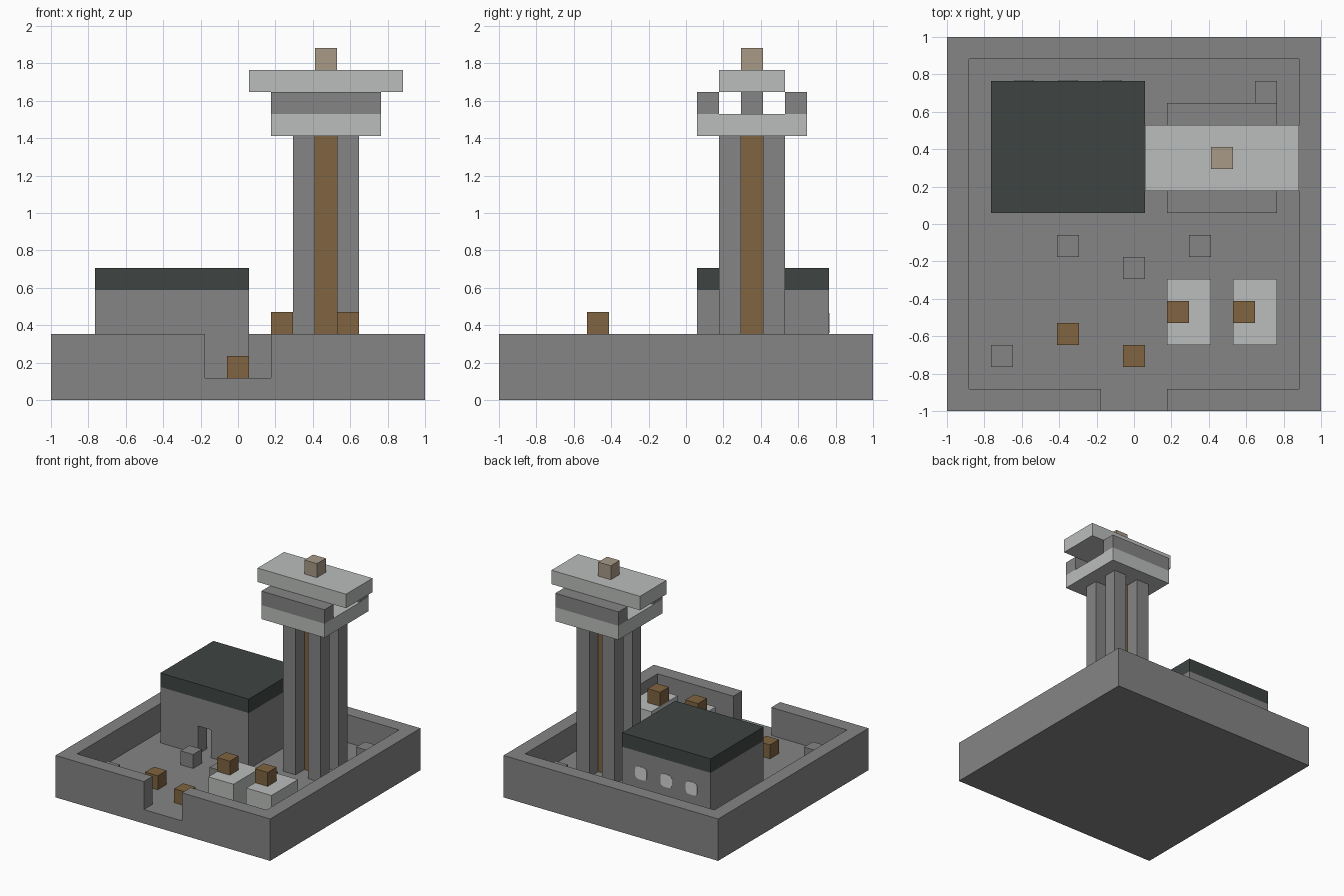
import bpy
from mathutils import Vector

if "Cube" in bpy.data.objects:
    bpy.data.objects.remove(bpy.data.objects["Cube"], do_unlink=True)

UNIT = 2 / 17  # one building block


def material(name, rgb):
    linear = [((c / 255 + 0.055) / 1.055) ** 2.4 for c in rgb] + [1]
    mat = bpy.data.materials.new(name)
    mat.use_nodes = True
    mat.diffuse_color = linear
    mat.node_tree.nodes["Principled BSDF"].inputs["Base Color"].default_value = linear
    return mat


stone = material("grey stone", (133, 133, 133))
pale = material("pale stone", (187, 190, 188))
slate = material("dark slate", (62, 69, 68))
wood = material("brown wood", (128, 100, 64))
beige = material("beige", (168, 155, 135))
glass = material("window white", (212, 213, 211))


def box(name, mat, low, high):
    """Box between two corners counted in blocks from the front left ground corner."""
    low, high = Vector(low), Vector(high)
    bpy.ops.mesh.primitive_cube_add(size=1)
    obj = bpy.context.object
    obj.name = name
    centre, size = (low + high) / 2 * UNIT - Vector((1, 1, 0)), (high - low) * UNIT
    for v in obj.data.vertices:
        v.co = v.co * size
    obj.location = centre
    obj.data.materials.append(mat)
    return obj


def block(name, mat, x, y, z):
    return box(name, mat, (x, y, z), (x + 1, y + 1, z + 1))


def cut(obj, low, high):
    cutter = box("cutter", obj.data.materials[0], low, high)
    cutter.hide_render = True
    mod = obj.modifiers.new("cut", "BOOLEAN")
    mod.operation, mod.solver, mod.object = "DIFFERENCE", "EXACT", cutter
    bpy.context.view_layer.objects.active = obj
    bpy.ops.object.modifier_apply(modifier=mod.name)
    bpy.data.objects.remove(cutter, do_unlink=True)


# Walled courtyard with a front gate
courtyard = box("courtyard", stone, (0, 0, 0), (17, 17, 3))
cut(courtyard, (1, 1, 1), (16, 16, 4))
cut(courtyard, (7, -1, 1), (10, 1.5, 4))

# Hollow hut with a doorway and slab roof
hut = box("hut_walls", stone, (2, 9, 1), (9, 15, 5))
cut(hut, (3, 10, 0), (8, 14, 6))
cut(hut, (5, 8, 0), (6, 10.5, 3))
box("hut_roof", slate, (2, 9, 5), (9, 15, 6))

# Rounded windows on the back of the hut
for x in (3, 5, 7):
    pane = box("hut_window", glass, (x + 0.04, 14.98, 3.04), (x + 0.96, 15.03, 3.96))
    bevel = pane.modifiers.new("corners", "BEVEL")
    bevel.width = UNIT * 0.25
    bevel.segments = 2
    bevel.limit_method = "WEIGHT"
    weight = pane.data.attributes.new("bevel_weight_edge", "FLOAT", "EDGE")
    for edge in pane.data.edges:
        a, b = (pane.data.vertices[i].co for i in edge.vertices)
        weight.data[edge.index].value = float(abs(a.y - b.y) > 0.001)

# Tower: four posts around a wooden core
for x in (11, 13):
    for y in (10, 12):
        box("tower_post", stone, (x, y, 1), (x + 1, y + 1, 12))
box("tower_core", wood, (12, 11, 1), (13, 12, 12))

# Lookout platform, parapets and roof
box("tower_platform", pale, (10, 9, 12), (15, 14, 13))
for y in (9, 13):
    box("tower_parapet", stone, (10, y, 13), (15, y + 1, 14))
block("roof_support", stone, 12, 11, 13)
box("tower_roof", pale, (9, 10, 14), (16, 13, 15))
block("roof_finial", beige, 12, 11, 15)

# Pale plinths carrying crates
for x in (10, 13):
    box("plinth", pale, (x, 3, 1), (x + 2, 6, 3))
    block("plinth_crate", wood, x, 4, 3)

# Loose crates and stones in the yard
for x, y in ((5, 3), (8, 2)):
    block("yard_crate", wood, x, y, 1)
for x, y in ((5, 7), (11, 7), (8, 6), (2, 2), (14, 14)):
    block("yard_stone", stone, x, y, 1)
